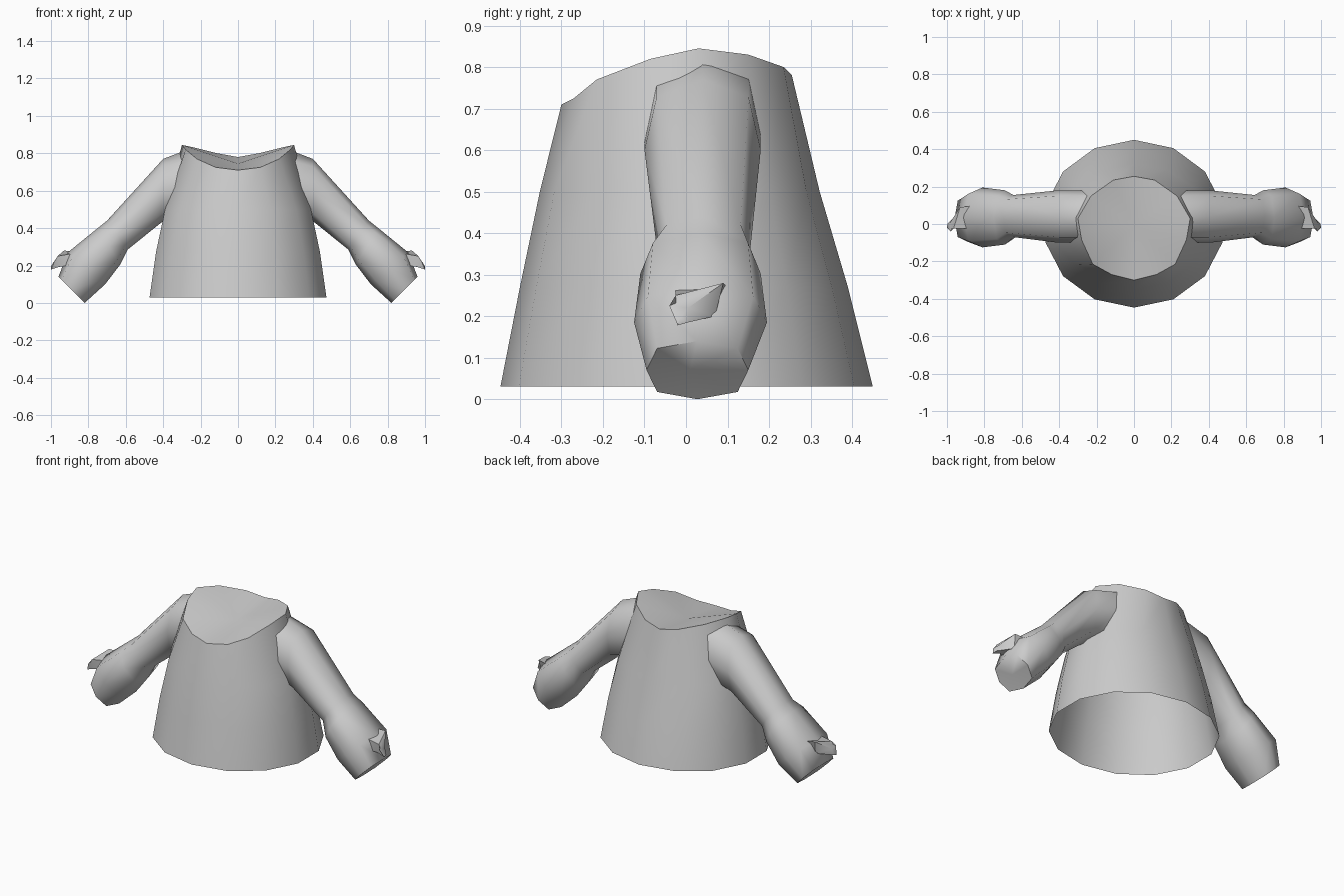
import bpy, math

if "Cube" in bpy.data.objects:
    bpy.data.objects.remove(bpy.data.objects["Cube"])


def make_object(name, verts, faces, angle=70):
    mesh = bpy.data.meshes.new(name)
    mesh.from_pydata(verts, [], faces)
    mesh.update()
    ob = bpy.data.objects.new(name, mesh)
    bpy.context.collection.objects.link(ob)
    bpy.ops.object.select_all(action='DESELECT')
    ob.select_set(True)
    bpy.context.view_layer.objects.active = ob
    bpy.ops.object.shade_smooth_by_angle(angle=math.radians(angle))
    return ob


def loft(rings, cap=None):
    """Bridge equal rings; optionally fan the last ring to a centre point."""
    n = len(rings[0])
    verts = [p for r in rings for p in r]
    faces = [(k * n + i, k * n + (i + 1) % n, (k + 1) * n + (i + 1) % n, (k + 1) * n + i)
             for k in range(len(rings) - 1) for i in range(n)]
    if cap:
        base = (len(rings) - 1) * n
        verts.append(cap)
        faces += [(base + i, base + (i + 1) % n, len(verts) - 1) for i in range(n)]
    return verts, faces


def mirror_x(ob):
    ob.modifiers.new("mirror", 'MIRROR').use_mirror_merge = False


# Torso: 14-sided flared shell, open hem, dished neck
half_neck = [(0, -.30, .71), (.12, -.27, .725), (.22, -.215, .77), (.28, -.085, .82),
             (.30, .03, .845), (.23, .15, .83), (.11, .235, .80), (0, .255, .78)]
neck = half_neck + [(-x, y, z) for x, y, z in half_neck[-2:0:-1]]


def body_ring(z, rx, front, back):
    ring = []
    for i in range(14):
        a = math.tau * i / 14
        c = math.cos(a)
        ring.append((rx * math.sin(a), -c * (front if c > 0 else back), z))
    return ring


torso_rings = [body_ring(.03, .485, .447, .45), body_ring(.27, .45, .40, .39),
               body_ring(.50, .40, .352, .322), neck]
make_object("torso", *loft(torso_rings, (0, -.01, .745)))

# Sleeves: 8-sided tubes given by top point, bottom point, y range, inward sweep
sections = [((.27, .82), (.33, .47), -.10, .18, .06),
            ((.40, .77), (.41, .43), -.10, .18, 0),
            ((.70, .44), (.59, .285), -.07, .155, 0),
            ((.75, .40), (.63, .205), -.11, .18, 0),
            ((.91, .27), (.71, .10), -.125, .195, 0),
            ((.96, .14), (.82, .00), -.095, .15, 0)]
sleeve_rings = []
for top, low, y0, y1, sweep in sections:
    ring = []
    for i in range(8):
        a = math.tau * i / 8
        t, s = (1 + 1.06 * math.cos(a)) / 2 if i % 4 else (1 + math.cos(a)) / 2, math.sin(a)
        s *= 1.12 if i % 2 else 1
        ring.append((low[0] + (top[0] - low[0]) * t - sweep * abs(s),
                     (y0 + y1) / 2 + (y1 - y0) / 2 * s,
                     low[1] + (top[1] - low[1]) * t))
    sleeve_rings.append(ring)
mirror_x(make_object("sleeve", *loft(sleeve_rings, (.885, .01, .072))))

# Small pointed tabs on the outside of the cuffs
tab_rings = [[(.87, -.03, .20), (.86, .07, .20), (.88, .095, .275), (.88, -.025, .265)],
             [(.95, -.02, .195), (.92, .07, .20), (.93, .09, .28), (.965, -.025, .25)],
             [(1.0, -.02, .178), (.995, .005, .185), (.985, .005, .22), (.98, -.04, .225)]]
mirror_x(make_object("cuff_tab", *loft(tab_rings, (1.0, -.015, .195)), angle=40))
